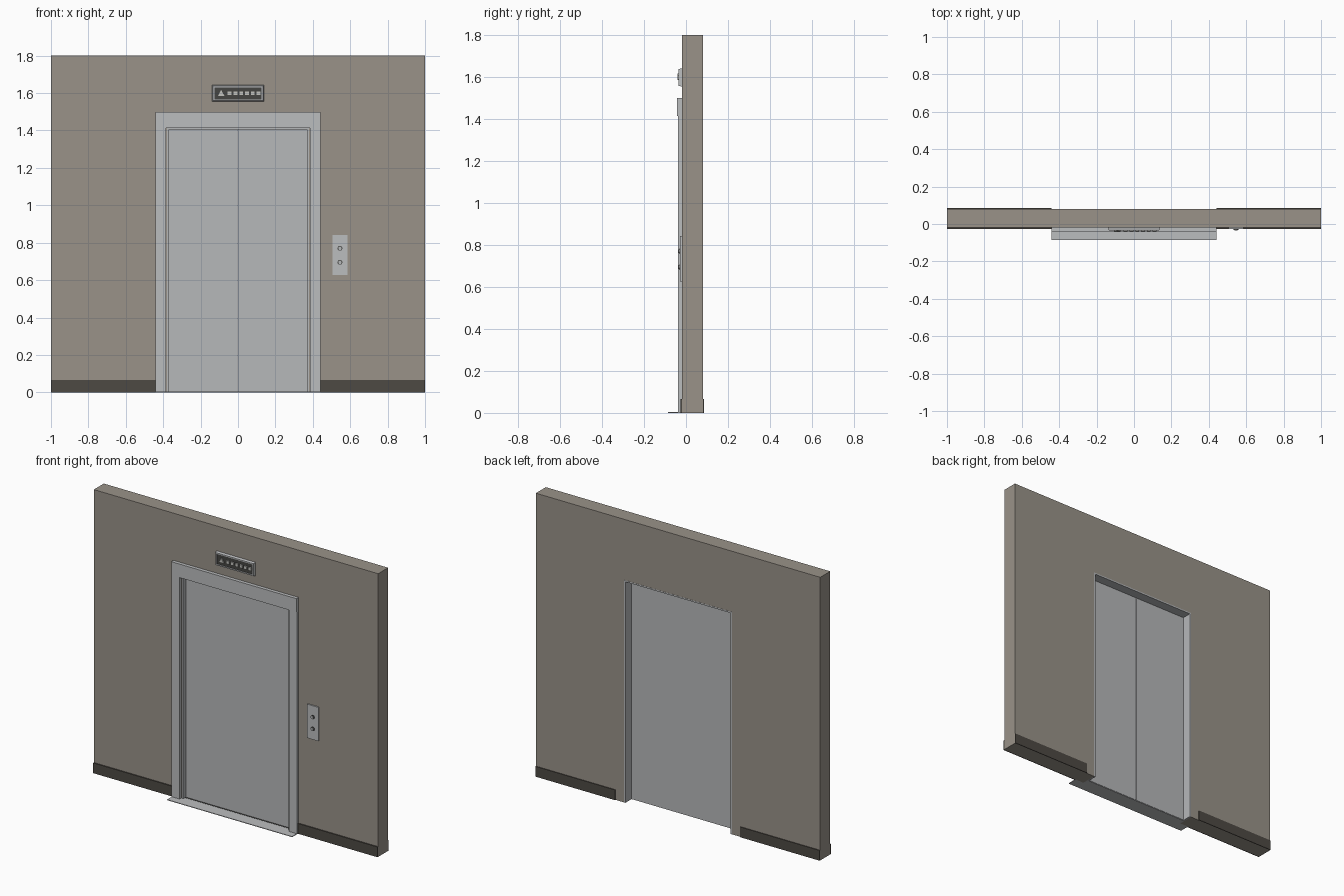
import bpy, bmesh, math

if "Cube" in bpy.data.objects:
    bpy.data.objects.remove(bpy.data.objects["Cube"])


def material(name, r, g, b):
    m = bpy.data.materials.new(name)
    m.diffuse_color = (r, g, b, 1)
    m.use_nodes = True
    m.node_tree.nodes["Principled BSDF"].inputs["Base Color"].default_value = m.diffuse_color
    return m


WALL = material("taupe wall", 0.32, 0.29, 0.25)
BASE = material("dark skirting", 0.075, 0.067, 0.057)
STEEL = material("brushed steel", 0.47, 0.48, 0.49)
TRIM = material("light steel trim", 0.50, 0.51, 0.52)
DARK = material("dark display", 0.06, 0.06, 0.055)
LAMP = material("pale lamp", 0.55, 0.55, 0.52)


def finish(name, bm, mat):
    bmesh.ops.recalc_face_normals(bm, faces=bm.faces)
    me = bpy.data.meshes.new(name)
    bm.to_mesh(me)
    bm.free()
    me.materials.append(mat)
    ob = bpy.data.objects.new(name, me)
    bpy.context.collection.objects.link(ob)
    return ob


def prism(name, pts, y0, y1, mat):
    """Extrude an x-z outline from y0 to y1."""
    bm = bmesh.new()
    f = bm.faces.new([bm.verts.new((x, y0, z)) for x, z in pts])
    r = bmesh.ops.extrude_face_region(bm, geom=[f])
    for v in r["geom"]:
        if isinstance(v, bmesh.types.BMVert):
            v.co.y = y1
    return finish(name, bm, mat)


def box(name, x0, x1, y0, y1, z0, z1, mat):
    return prism(name, [(x0, z0), (x1, z0), (x1, z1), (x0, z1)], y0, y1, mat)


def arch(name, xo, zo, xi, zi, y0, y1, mat):
    """Door-shaped surround, open at the floor."""
    pts = [(-xo, 0), (-xi, 0), (-xi, zi), (xi, zi), (xi, 0), (xo, 0), (xo, zo), (-xo, zo)]
    return prism(name, pts, y0, y1, mat)


def disc(name, x, z, r, y0, y1, mat):
    pts = [(x + r * math.cos(i * math.tau / 24), z + r * math.sin(i * math.tau / 24)) for i in range(24)]
    return prism(name, pts, y0, y1, mat)


# wall with door opening, and the stepped steel lining inside it
arch("wall", 1.0, 1.8, 0.38, 1.414, -0.02, 0.08, WALL)
arch("door_lining", 0.38, 1.414, 0.37, 1.405, -0.022, 0.081, STEEL)

# jambs, skirting and door leaves on both sides
for s, side in ((-1, "left"), (1, "right")):
    def span(a, b):
        return sorted((s * a, s * b))
    box("jamb_" + side, *span(0.385, 0.44), -0.038, -0.02, 0, 1.414, TRIM)
    box("front_skirting_" + side, *span(0.44, 1.0), -0.027, -0.02, 0, 0.065, BASE)
    box("back_skirting_" + side, *span(0.44, 1.0), 0.08, 0.085, 0, 0.065, BASE)
    box("door_" + side, *span(0.0015, 0.37), 0.005, 0.02, 0.003, 1.405, STEEL)

# header and floor sill
box("header", -0.44, 0.44, -0.042, -0.02, 1.414, 1.5, TRIM)
box("sill", -0.44, 0.44, -0.085, -0.02, 0, 0.004, TRIM)
box("sill_inner", -0.37, 0.37, -0.02, 0.018, 0, 0.003, TRIM)
box("sill_groove", -0.37, 0.37, -0.004, 0.004, 0.003, 0.004, DARK)

# floor indicator: sloping frame, dark display, arrow and lamps
frame = box("indicator_frame", -0.138, 0.138, -0.036, -0.02, 1.555, 1.642, TRIM)
bm = bmesh.new()
bm.from_mesh(frame.data)
front = min(bm.faces, key=lambda f: f.calc_center_median().y)
for v in front.verts:
    v.co.x *= 0.97
    v.co.z += 0.004 if v.co.z < 1.6 else -0.004
bmesh.ops.inset_region(bm, faces=[front], thickness=0.010)
r = bmesh.ops.inset_region(bm, faces=[front], thickness=0.001, depth=-0.003)
frame.data.materials.append(DARK)
front.material_index = 1
bm.to_mesh(frame.data)
bm.free()
prism("indicator_arrow", [(-0.107, 1.585), (-0.073, 1.585), (-0.09, 1.618)], -0.041, -0.033, LAMP)
for i in range(6):
    x = -0.045 + i * 0.031
    box(f"indicator_lamp_{i + 1}", x - 0.010, x + 0.010, -0.041, -0.033, 1.589, 1.609, LAMP)

# call panel with two round buttons
box("call_panel", 0.505, 0.585, -0.028, -0.02, 0.627, 0.842, TRIM)
for z, n in ((0.77, "up"), (0.695, "down")):
    disc("button_ring_" + n, 0.545, z, 0.013, -0.031, -0.028, DARK)
    disc("button_" + n, 0.545, z, 0.009, -0.036, -0.028, STEEL)
